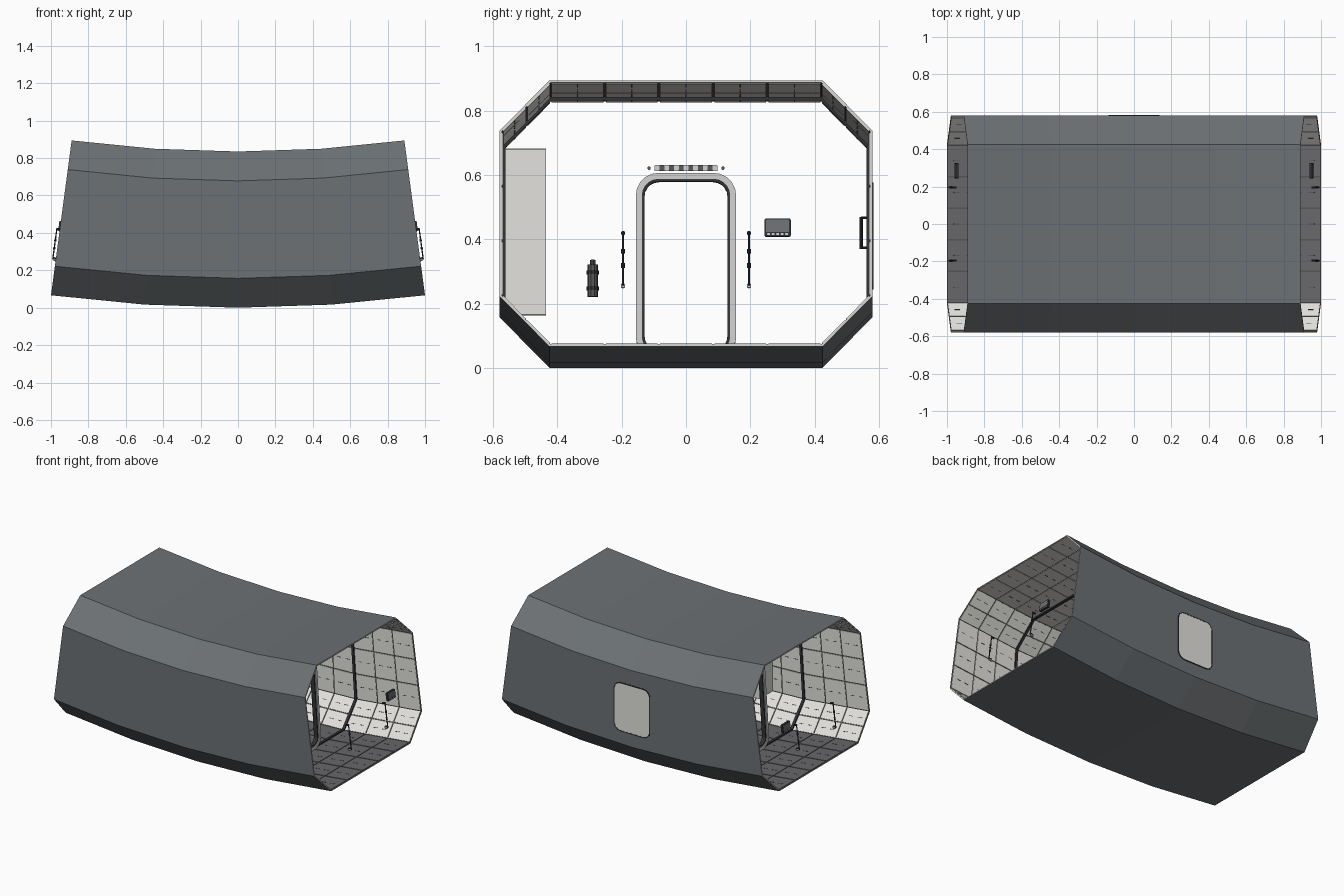
import bpy, bmesh, math
from mathutils import Matrix, Vector

cube = bpy.data.objects.get("Cube")
if cube:
    bpy.data.objects.remove(cube, do_unlink=True)

R = 7.56                       # radius of the ring the module is part of
HALF = math.radians(7.6)       # half of the arc it covers
SEGS = 4
JOINT = HALF / 2               # first joint either side of the middle


def material(name, r, g, b):
    m = bpy.data.materials.new(name)
    m.use_nodes = True
    m.diffuse_color = (r, g, b, 1)
    m.node_tree.nodes["Principled BSDF"].inputs["Base Color"].default_value = (r, g, b, 1)
    return m


HULL = material("hull grey", 0.15, 0.165, 0.175)
WHITE = material("warm white", 0.77, 0.765, 0.73)
FLOOR = material("floor grey", 0.14, 0.14, 0.15)
SEAM = material("seam grey", 0.09, 0.09, 0.09)
DARK = material("fitting dark", 0.03, 0.032, 0.036)
TRIM = material("trim grey", 0.62, 0.62, 0.61)


def station(angle):
    """Moves a part made at the middle of the module round the ring."""
    return (Matrix.Translation((0, 0, R)) @ Matrix.Rotation(-angle, 4, 'Y')
            @ Matrix.Translation((0, 0, -R)))


def finish(name, bm, mats, matrix=None):
    bmesh.ops.recalc_face_normals(bm, faces=bm.faces)
    if matrix is not None:
        bm.transform(matrix)
        if matrix.determinant() < 0:
            bmesh.ops.reverse_faces(bm, faces=bm.faces)
    me = bpy.data.meshes.new(name)
    bm.to_mesh(me)
    bm.free()
    for m in mats:
        me.materials.append(m)
    ob = bpy.data.objects.new(name, me)
    bpy.context.collection.objects.link(ob)
    return ob


def section(t):
    """Octagon cross-section (y, z), moved inward by t."""
    k = 0.414 * t
    side, flat, low, high, top = 0.58 - t, 0.425 - k, 0.157 + k, 0.678 - k, 0.835 - t
    right = [(flat, t), (side, low), (side, high), (flat, top)]
    return right + [(-y, z) for y, z in reversed(right)]


def ring(bm, t, angle):
    m = station(angle)
    return [bm.verts.new(m @ Vector((0, y, z))) for y, z in section(t)]


def bridge(bm, a, b, mat=0):
    n = len(a)
    for i in range(n):
        f = bm.faces.new((a[i], a[(i + 1) % n], b[(i + 1) % n], b[i]))
        f.material_index = mat


def tube(name, angles, t_out, t_in, mats):
    bm = bmesh.new()
    outer = [ring(bm, t_out, a) for a in angles]
    inner = [ring(bm, t_in, a) for a in angles]
    for k in range(len(angles) - 1):
        bridge(bm, outer[k], outer[k + 1])
        bridge(bm, inner[k], inner[k + 1], 1)
    for k in (0, -1):
        bridge(bm, outer[k], inner[k], 2)
    return finish(name, bm, mats)


# Hull shell with its dark lining, and ribs at the inner joints
ANGLES = [-HALF + HALF * 2 * k / SEGS for k in range(SEGS + 1)]
tube("hull_shell", ANGLES, 0, 0.007, [HULL, SEAM, TRIM])
for s, side in ((-1, "right"), (1, "left")):
    w = 0.0012
    tube(side + "_rib", [s * JOINT - w, s * JOINT + w], 0.005, 0.018, [DARK] * 3)


# Lining tiles: thin plates with seams between, each with two slots
def plate(bm, corner, n, s0, s1, t0, t1, lift0, lift1):
    a, b, c, d = corner
    def at(s, t):
        return a.lerp(b, s).lerp(d.lerp(c, s), t)
    quad = [at(s0, t0), at(s1, t0), at(s1, t1), at(s0, t1)]
    low = [bm.verts.new(p + n * lift0) for p in quad]
    high = [bm.verts.new(p + n * lift1) for p in quad]
    bridge(bm, low, high)
    bm.faces.new(low)
    bm.faces.new(high)


tiles = {"wall": bmesh.new(), "floor": bmesh.new(), "slot": bmesh.new()}
prof = section(0.007)
COLUMNS = [2, 3, 2, 5, 2, 3, 2, 5]
for k in range(SEGS):
    m0, m1 = station(ANGLES[k]), station(ANGLES[k + 1])
    middle = (m0 @ Vector((0, 0, 0.42))).lerp(m1 @ Vector((0, 0, 0.42)), 0.5)
    for i, rows in enumerate(COLUMNS):
        p, q = Vector((0, *prof[i])), Vector((0, *prof[(i + 1) % 8]))
        corner = (m0 @ p, m1 @ p, m1 @ q, m0 @ q)
        n = (corner[1] - corner[0]).cross(corner[3] - corner[0]).normalized()
        if n.dot(middle - corner[0]) < 0:
            n.negate()
        gt = 0.004 / (q - p).length
        bm = tiles["floor" if i == 7 else "wall"]
        for c in range(3):
            for r in range(rows):
                s0, s1, t0, t1 = c / 3, (c + 1) / 3, r / rows, (r + 1) / rows
                plate(bm, corner, n, s0 + 0.008, s1 - 0.008, t0 + gt, t1 - gt, 0, 0.003)
                tm = (t0 + t1) / 2
                for f in (0.3, 0.7):
                    sm = s0 + f / 3
                    plate(tiles["slot"], corner, n, sm - 0.03, sm + 0.03,
                          tm - gt / 2, tm + gt / 2, 0.0025, 0.004)
finish("wall_tiles", tiles["wall"], [WHITE])
finish("floor_tiles", tiles["floor"], [FLOOR])
finish("tile_slots", tiles["slot"], [SEAM])


# Shared shapes for the fittings
def rounded(cx, cz, w, h, r, steps=5):
    pts = []
    for q, (sx, sz) in enumerate(((1, 1), (-1, 1), (-1, -1), (1, -1))):
        for j in range(steps + 1):
            a = math.pi / 2 * (q + j / steps)
            pts.append((cx + sx * (w / 2 - r) + r * math.cos(a),
                        cz + sz * (h / 2 - r) + r * math.sin(a)))
    return pts


def prism(name, outer, d0, d1, axis, mat, hole=None, matrix=None):
    """Profile pushed along x or y from d0 to d1, with an optional hole."""
    bm = bmesh.new()
    def loop(pts, d):
        return [bm.verts.new((d, a, b) if axis == 'X' else (a, d, b)) for a, b in pts]
    o0, o1 = loop(outer, d0), loop(outer, d1)
    bridge(bm, o0, o1)
    if hole:
        i0, i1 = loop(hole, d0), loop(hole, d1)
        bridge(bm, i0, i1)
        bridge(bm, o0, i0)
        bridge(bm, o1, i1)
    else:
        bm.faces.new(o0)
        bm.faces.new(o1)
    return finish(name, bm, [mat], matrix)


def rods(name, parts, mat, matrix=None):
    """Round bars, each given as start, end and radius."""
    bm = bmesh.new()
    for p, q, r in parts:
        p, q = Vector(p), Vector(q)
        turn = (q - p).to_track_quat('Z', 'Y').to_matrix().to_4x4()
        bmesh.ops.create_cone(bm, cap_ends=True, segments=10, radius1=r, radius2=r,
                              depth=(q - p).length,
                              matrix=Matrix.Translation((p + q) / 2) @ turn)
    return finish(name, bm, [mat], matrix)


MIRROR = Matrix.Scale(-1, 4, (1, 0, 0))
for side, flip in (("left", Matrix.Identity(4)), ("right", MIRROR)):
    door, end = flip @ station(JOINT), flip @ station(HALF)

    # Door frame and its dark inner seal
    gap = rounded(0, 0.3, 0.272, 0.54, 0.05)
    prism(side + "_door_frame", rounded(0, 0.3, 0.312, 0.58, 0.07), -0.02, 0.02, 'X',
          TRIM, gap, door)
    prism(side + "_door_seal", gap, -0.014, 0.014, 'X', DARK,
          rounded(0, 0.3, 0.258, 0.526, 0.045), door)

    # Vent grille above the door
    for j in range(13):
        y = -0.09 + j * 0.015
        prism(side + "_vent_slat", rounded(y, 0.606, 0.015, 0.018, 0.001, 1), -0.01, 0.01,
              'X', SEAM if j % 2 else TRIM, None, door)
    rods(side + "_vent_pins", [((-0.008, y, 0.606), (0.008, y, 0.606), 0.005)
                               for y in (-0.115, 0.115)], SEAM, door)

    # Handrails either side of the opening
    for y in (-0.196, 0.196):
        rods(side + "_handrail", [((0.016, y, 0.19), (0.016, y, 0.36), 0.0035),
                                  ((-0.004, y, 0.355), (0.018, y, 0.355), 0.006),
                                  ((-0.004, y, 0.2), (0.018, y, 0.2), 0.004),
                                  ((0.016, y, 0.29), (0.016, y, 0.304), 0.006),
                                  ((0.016, y, 0.245), (0.016, y, 0.259), 0.006)], DARK, end)
        rods(side + "_handrail_foot", [((-0.006, y, 0.19), (0.012, y, 0.19), 0.007)], TRIM, end)

    # Control panel with screen and buttons
    prism(side + "_panel_case", rounded(0.285, 0.373, 0.082, 0.056, 0.005, 2), -0.008, 0.006,
          'X', DARK, None, end)
    prism(side + "_panel_screen", rounded(0.285, 0.378, 0.072, 0.038, 0.002, 1), 0.005, 0.008,
          'X', HULL, None, end)
    for j in range(5):
        prism(side + "_panel_button", rounded(0.257 + j * 0.014, 0.352, 0.009, 0.005, 0.001, 1),
              0.005, 0.008, 'X', TRIM, None, end)

# Extinguisher beside the left door
rods("extinguisher", [((0, -0.29, 0.205), (0, -0.29, 0.305), 0.016),
                      ((0, -0.29, 0.305), (0, -0.29, 0.32), 0.008)], SEAM, station(JOINT))
rods("extinguisher_straps", [((0, -0.29, z), (0, -0.29, z + 0.012), 0.019)
                             for z in (0.225, 0.275)], DARK, station(JOINT))

# Cabinet along the front wall
prism("wall_cabinet", rounded(0, 0.423, 0.5, 0.52, 0.003, 1), -0.572, -0.435, 'Y', WHITE)

# Window in the back wall: outer rim and pane, inner frame, pane and handle
opening = rounded(0, 0.41, 0.26, 0.32, 0.045)
prism("window_rim", rounded(0, 0.41, 0.274, 0.334, 0.052), 0.576, 0.583, 'Y', DARK, opening)
prism("window_outer_pane", opening, 0.576, 0.582, 'Y', WHITE)
prism("window_inner_frame", rounded(0, 0.415, 0.31, 0.38, 0.06), 0.562, 0.574, 'Y', TRIM, opening)
prism("window_inner_pane", opening, 0.566, 0.574, 'Y', WHITE)
rods("window_handle", [((0.14, 0.545, 0.37), (0.14, 0.545, 0.47), 0.005),
                       ((0.14, 0.545, 0.373), (0.14, 0.57, 0.373), 0.004),
                       ((0.14, 0.545, 0.467), (0.14, 0.57, 0.467), 0.004)], DARK)
